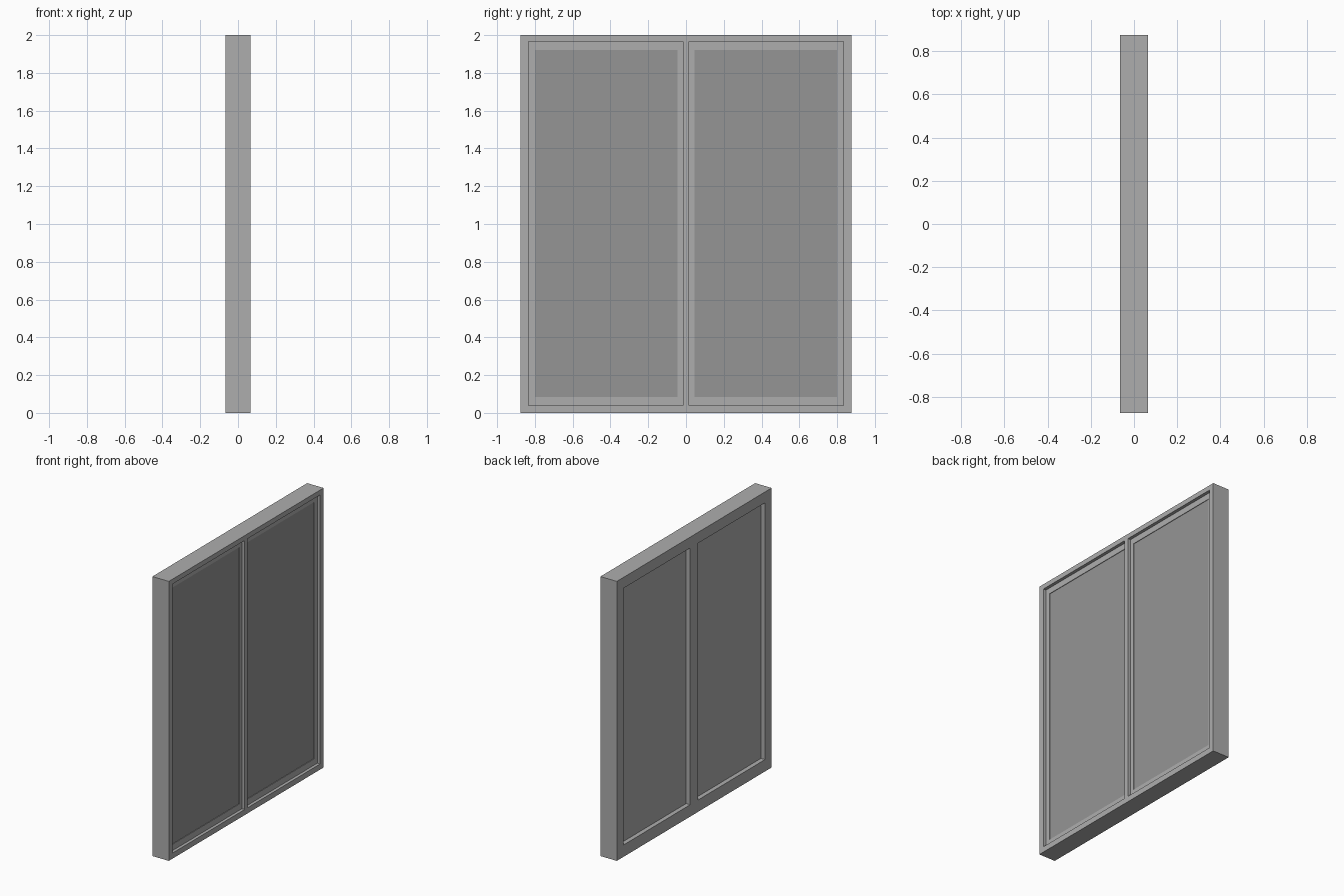
import bpy

default = bpy.data.objects.get("Cube")
if default:
    bpy.data.objects.remove(default, do_unlink=True)


def material(name, value):
    mat = bpy.data.materials.new(name)
    mat.use_nodes = True
    colour = (value, value, value, 1)
    mat.diffuse_color = colour
    mat.node_tree.nodes["Principled BSDF"].inputs["Base Color"].default_value = colour
    return mat


frame_grey = material("frame grey", 0.42)
pane_grey = material("pane grey", 0.3)


def box(name, xs, ys, zs):
    """Box spanning the given (low, high) ranges."""
    bpy.ops.mesh.primitive_cube_add(size=1)
    obj = bpy.context.object
    obj.name = name
    for v in obj.data.vertices:
        v.co = [r[0] if c < 0 else r[1] for c, r in zip(v.co, (xs, ys, zs))]
    obj.data.materials.append(frame_grey)
    return obj


def cut(target, xs, ys, zs):
    """Carve a box out of the target, then discard the cutter."""
    cutter = box("cutter", xs, ys, zs)
    cutter.hide_render = True
    mod = target.modifiers.new("opening", "BOOLEAN")
    mod.operation = "DIFFERENCE"
    mod.solver = "EXACT"
    mod.object = cutter
    bpy.context.view_layer.objects.active = target
    bpy.ops.object.modifier_apply(modifier=mod.name)
    bpy.data.objects.remove(cutter, do_unlink=True)


def span(side, low, high):
    return tuple(sorted((side * low, side * high)))


HALF_DEPTH = 0.065
LEDGE = 0.043
frame = box("window_frame", (-HALF_DEPTH, HALF_DEPTH), (-0.875, 0.875), (0, 2))

for side, label in ((1, "back"), (-1, "front")):
    # Shallow rebate on one face, then the through opening
    cut(frame, (LEDGE, 0.2), span(side, 0.017, 0.835), (0.04, 1.965))
    cut(frame, (-0.2, 0.2), span(side, 0.045, 0.8), (0.085, 1.922))

    # Pane set just behind the ledge, darker on the rebated face
    pane = box(label + "_pane", (-0.033, LEDGE - 0.004),
               span(side, 0.045, 0.8), (0.085, 1.922))
    pane.data.materials.append(pane_grey)
    for face in pane.data.polygons:
        face.material_index = int(face.normal.x > 0.5)
